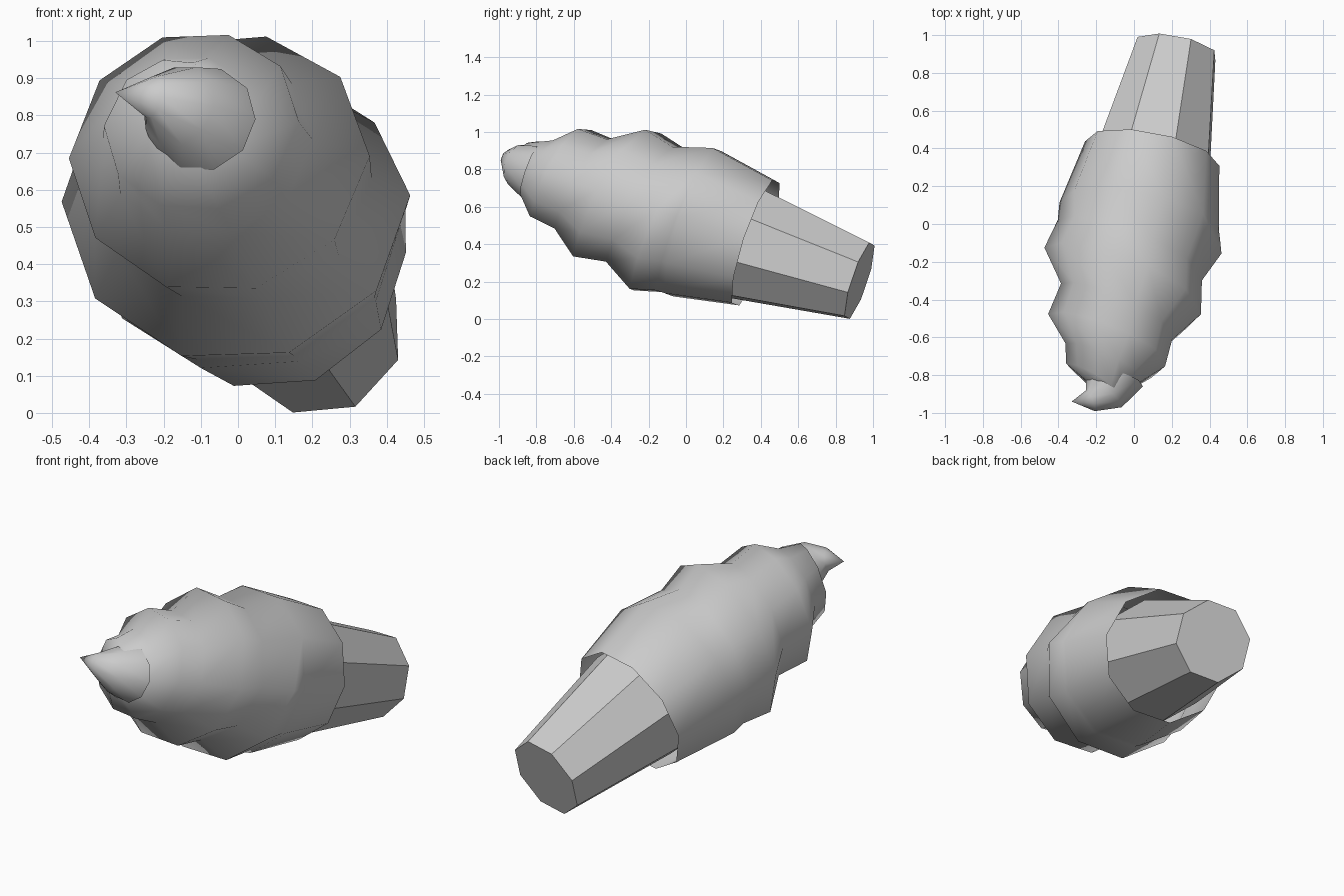
import bpy, bmesh, math
from mathutils import Vector

if "Cube" in bpy.data.objects:
    bpy.data.objects.remove(bpy.data.objects["Cube"])

# Tilted main axis: A points to the swirl tip, R is sideways, U is up
O = Vector((0.02, 0, 0.53))
A = Vector((-0.19, -0.93, 0.307)).normalized()
R = Vector((0.98, -0.2, 0)).normalized()
U = R.cross(A).normalized()
if U.z < 0:
    U = -U

grey = bpy.data.materials.new("soft grey")
grey.diffuse_color = (0.6, 0.6, 0.6, 1)
grey.use_nodes = True
grey.node_tree.nodes["Principled BSDF"].inputs["Base Color"].default_value = grey.diffuse_color


def at(s, r, deg):
    a = math.radians(deg)
    return O + A * s + R * (r * math.cos(a)) + U * (r * math.sin(a))


def finish(name, bm, angle):
    bmesh.ops.recalc_face_normals(bm, faces=bm.faces)
    me = bpy.data.meshes.new(name)
    bm.to_mesh(me)
    bm.free()
    me.materials.append(grey)
    ob = bpy.data.objects.new(name, me)
    bpy.context.collection.objects.link(ob)
    bpy.ops.object.select_all(action='DESELECT')
    ob.select_set(True)
    bpy.context.view_layer.objects.active = ob
    bpy.ops.object.shade_smooth_by_angle(angle=math.radians(angle))
    return ob


def lerp(table, t):
    t = max(table[0][0], min(table[-1][0], t))
    for a, b in zip(table, table[1:]):
        if t <= b[0]:
            f = (t - a[0]) / (b[0] - a[0])
            return a[1] + (b[1] - a[1]) * f, a[2] + (b[2] - a[2]) * f


# Helix lines as (turn, distance along axis, radius)
ridge = [(-0.1, 0.04, 0.455), (0, 0.083, 0.468), (0.25, 0.166, 0.468), (0.5, 0.225, 0.46),
         (0.75, 0.325, 0.405), (1, 0.436, 0.425), (1.25, 0.518, 0.385), (1.5, 0.585, 0.37),
         (1.75, 0.686, 0.295), (2, 0.755, 0.293), (2.25, 0.812, 0.245),
         (2.5, 0.835, 0.225), (2.75, 0.937, 0.135), (3, 1.0, 0.105)]
valley = [(-1.02, -0.03, 0.435), (-0.5, 0.06, 0.42), (-0.25, 0.16, 0.36), (0, 0.249, 0.395),
          (0.25, 0.344, 0.355), (0.5, 0.405, 0.335), (0.75, 0.516, 0.288),
          (1, 0.603, 0.302), (1.25, 0.663, 0.27), (1.5, 0.73, 0.247),
          (1.75, 0.805, 0.19), (2, 0.865, 0.18), (2.25, 0.897, 0.152),
          (2.5, 0.918, 0.085), (3, 0.98, 0.07)]

# Swirl: ten columns around the axis, joined one turn later at the seam
N = 10
bm = bmesh.new()
cols = []
for k in range(N):
    deg = 4 - 36 * k
    t = k / N - 0.011
    pts = [(-0.4, 0.362), (-0.04, 0.43), lerp(valley, t - 1)]
    for n in range(3):
        pts += [lerp(ridge, t + n), lerp(valley, t + n)]
    cols.append([bm.verts.new(at(s, r, deg)) for s, r in pts])
apex = bm.verts.new(at(1.01, 0, 0))
for a, b in zip(cols, cols[1:]):
    for i in range(len(a) - 1):
        bm.faces.new((a[i], b[i], b[i + 1], a[i + 1]))
    bm.faces.new((a[-1], b[-1], apex))
a, b = cols[-1], cols[0]
bm.faces.new((a[0], b[0], b[1], a[1]))
bm.faces.new((a[1], b[1], b[2]))
bm.faces.new((a[1], b[2], b[3]))
bm.faces.new((a[1], b[3], b[4], a[2]))
for i in range(2, len(a) - 3):
    bm.faces.new((a[i], b[i + 2], b[i + 3], a[i + 1]))
bm.faces.new((a[-3], b[-1], a[-2]))
bm.faces.new((a[-2], b[-1], apex))
bm.faces.new((a[-1], a[-2], apex))
finish("swirl", bm, 75)


def tube(name, rings, sides, phase, tip=None, cap=False, angle=40):
    """Loft rings of (centre, direction, radius); end in a tip or a cap."""
    bm = bmesh.new()
    loops = []
    for c, d, r in rings:
        d = Vector(d).normalized()
        side = Vector((0, 0, 1)).cross(d).normalized()
        up = d.cross(side)
        ring = []
        for i in range(sides):
            w = math.radians(phase) + math.tau * i / sides
            ring.append(bm.verts.new(Vector(c) + side * r * math.cos(w) + up * r * math.sin(w)))
        loops.append(ring)
    for p, q in zip(loops, loops[1:]):
        for i in range(sides):
            j = (i + 1) % sides
            bm.faces.new((p[i], p[j], q[j], q[i]))
    if cap:
        bm.faces.new(loops[-1])
    if tip:
        v = bm.verts.new(tip)
        for i in range(sides):
            bm.faces.new((loops[-1][i], loops[-1][(i + 1) % sides], v))
    return finish(name, bm, angle)


# Curled tip of the swirl
tube("swirl_tip", [((-0.10, -0.83, 0.79), (-0.2, -1, 0.35), 0.15),
                   ((-0.16, -0.905, 0.825), (-0.55, -0.8, 0.3), 0.115),
                   ((-0.23, -0.935, 0.85), (-1, -0.4, 0.2), 0.06)],
     10, 0, tip=(-0.33, -0.94, 0.862), angle=80)

# Cone holding the swirl, capped at its narrow end
off = O + R * 0.015 - U * 0.017
tube("cone", [(off + A * -0.28, A, 0.335), (off + A * -1.004, A, 0.224)],
     8, 28, cap=True)
